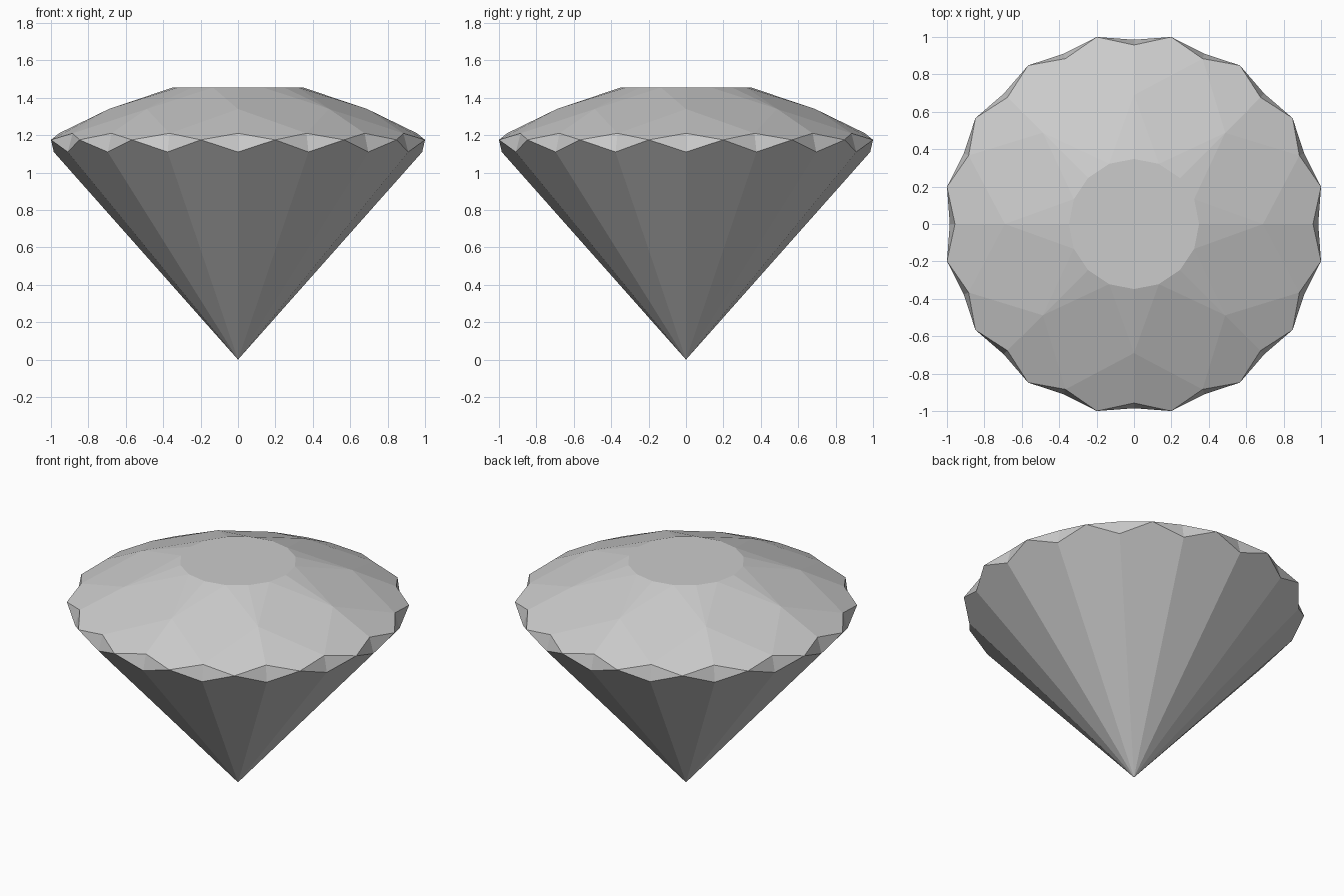
import bpy, bmesh, math

if "Cube" in bpy.data.objects:
    bpy.data.objects.remove(bpy.data.objects["Cube"])

N = 16
STEP = 2 * math.pi / N

bm = bmesh.new()


def ring(radius, z, offset=0.0, count=N):
    a = 2 * math.pi / count
    return [bm.verts.new((radius * math.cos(i * a + offset),
                          radius * math.sin(i * a + offset), z)) for i in range(count)]


# Vertex rings, from table to culet
table = ring(0.348, 1.455)
mid = ring(0.69, 1.34, count=N // 2)
upper = ring(0.957, 1.21)
girdle = ring(1 / math.cos(STEP / 2), 1.175, STEP / 2)
lower = ring(0.985, 1.11)
culet = bm.verts.new((0, 0, 0))

# Table
bm.faces.new(table)

# Crown: star, bezel and upper girdle facets
for k in range(N // 2):
    a, b, p = 2 * k, (2 * k + 1) % N, (2 * k - 1) % N
    m, m2 = mid[k], mid[(k + 1) % (N // 2)]
    bm.faces.new((table[a], m, table[b]))
    bm.faces.new((table[p], m, table[a]))
    bm.faces.new((table[b], m, upper[b], m2))
    bm.faces.new((m, upper[a], girdle[a], upper[b]))
    bm.faces.new((m, upper[p], girdle[p], upper[a]))

# Girdle diamonds (folded inward) and pavilion facets
for i in range(N):
    bm.faces.new((upper[i], lower[i], girdle[i]))
    bm.faces.new((upper[i], girdle[i - 1], lower[i]))
    bm.faces.new((culet, lower[(i + 1) % N], girdle[i], lower[i]))

bmesh.ops.recalc_face_normals(bm, faces=bm.faces)
mesh = bpy.data.meshes.new("gemstone")
bm.to_mesh(mesh)
bm.free()
gem = bpy.data.objects.new("gemstone", mesh)
bpy.context.collection.objects.link(gem)
